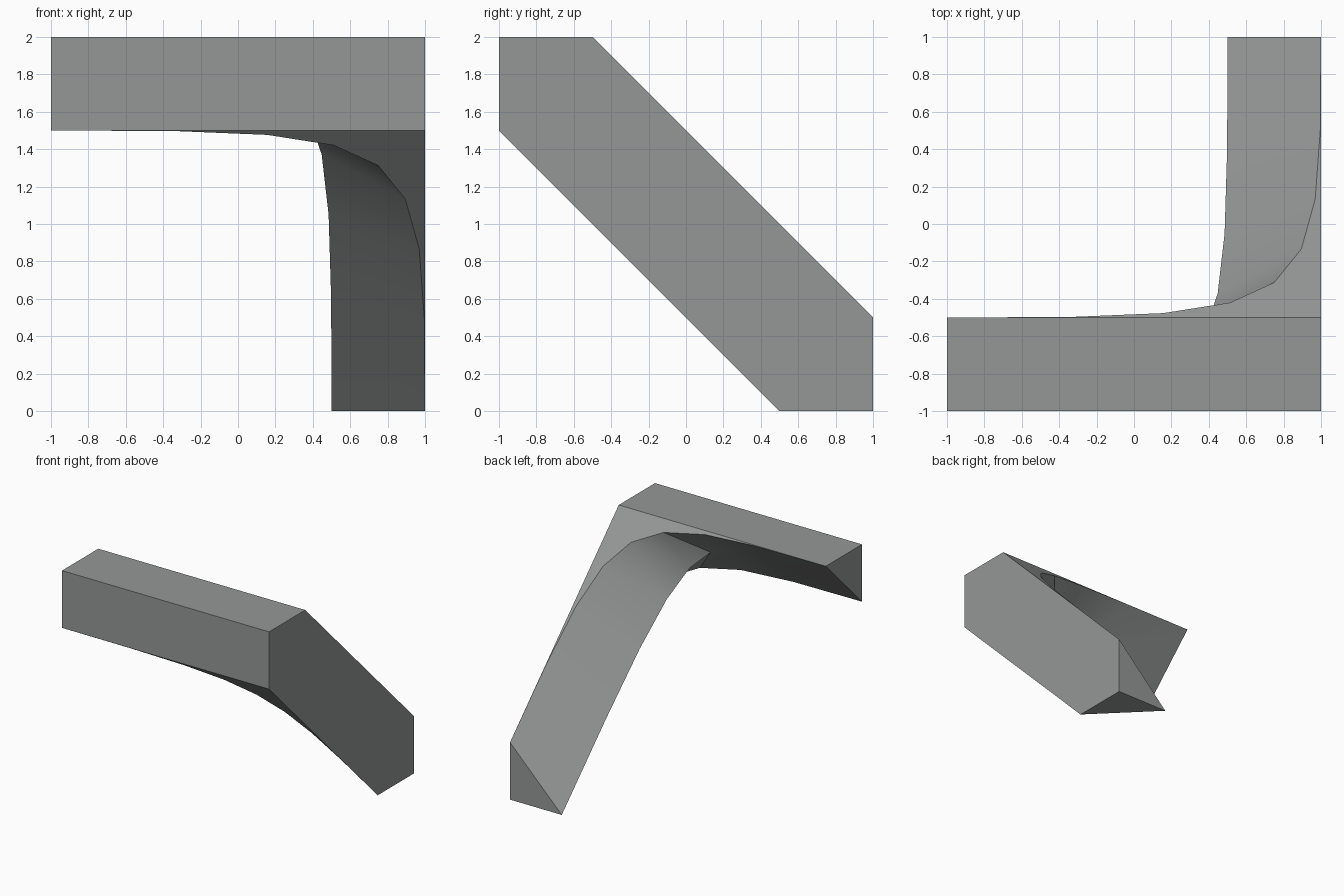
import bpy, bmesh
from mathutils import Vector as V

if "Cube" in bpy.data.objects:
    bpy.data.objects.remove(bpy.data.objects["Cube"])

STEPS = 8


def bezier(start, handle, end):
    """Cubic curve with both handles at the same corner point."""
    pts = []
    for i in range(STEPS + 1):
        t = i / STEPS
        s = 1 - t
        pts.append(V(start) * s**3 + V(handle) * 3 * s * t + V(end) * t**3)
    return pts


# Rails of the curved inner side: upper slope, lower slope, ridge between
upper = bezier((-1, -.5, 2), (1, -.5, 2), (1, 1, .5))
lower = bezier((-1, -1, 1.5), (1, -1, 1.5), (1, .5, 0))
ridge = bezier((-.5, -.75, 1.75), (.5, -.82, 1.82), (.5, 1, 0))

bm = bmesh.new()
A, B, C = ([bm.verts.new(p) for p in rail] for rail in (upper, lower, ridge))
top_corner = bm.verts.new((1, -.5, 2))
low_corner = bm.verts.new((1, -1, 1.5))
front_right = bm.verts.new((1, -1, 2))
front_left = bm.verts.new((-1, -1, 2))
foot = bm.verts.new((1, 1, 0))

# Flat outer sides
for face in (
    (front_left, front_right, top_corner, A[0]),                    # top
    (front_left, B[0], low_corner, front_right),                    # front
    (front_right, low_corner, B[-1], foot, A[-1], top_corner),      # right
    (front_left, A[0], B[0]),                                       # left end
    (A[-1], foot, C[-1]),                                           # back end
    (foot, B[-1], C[-1]),                                           # base
    (A[0], C[0], B[0]),                                             # inner start
):
    bm.faces.new(face)

# Sloping webs and the curved inner strips
for i in range(STEPS):
    bm.faces.new((top_corner, A[i + 1], A[i]))
    bm.faces.new((low_corner, B[i], B[i + 1]))
    bm.faces.new((A[i], A[i + 1], C[i + 1], C[i]))
    bm.faces.new((C[i], C[i + 1], B[i + 1], B[i]))

bmesh.ops.recalc_face_normals(bm, faces=bm.faces)
mesh = bpy.data.meshes.new("corner_brace")
bm.to_mesh(mesh)
bm.free()

obj = bpy.data.objects.new("corner_brace", mesh)
bpy.context.collection.objects.link(obj)
mat = bpy.data.materials.new("mid grey")
mat.diffuse_color = (.3, .31, .31, 1)
mat.use_nodes = True
mat.node_tree.nodes["Principled BSDF"].inputs["Base Color"].default_value = mat.diffuse_color
mesh.materials.append(mat)

# Smooth along the bend, crisp at the edges
bpy.context.view_layer.objects.active = obj
obj.select_set(True)
bpy.ops.object.shade_smooth_by_angle(angle=.52)
